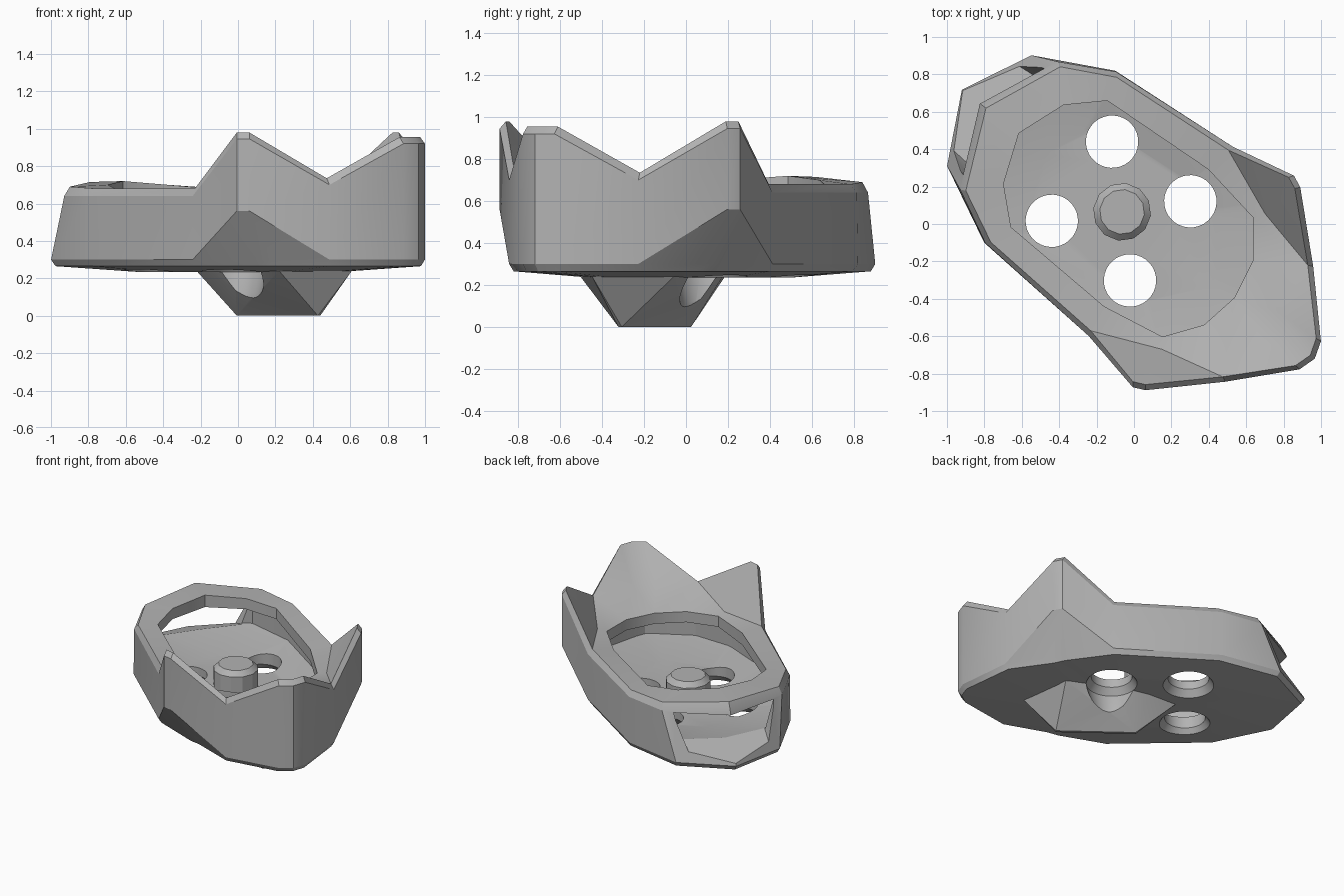
import bpy, bmesh, math
from mathutils import Matrix

cube = bpy.data.objects.get("Cube")
if cube:
    bpy.data.objects.remove(cube)

grey = bpy.data.materials.new("plain_grey")
grey.use_nodes = True
grey.diffuse_color = (0.45, 0.45, 0.45, 1)
grey.node_tree.nodes["Principled BSDF"].inputs["Base Color"].default_value = (0.45, 0.45, 0.45, 1)

# The craft is drawn bow-first along u, then turned diagonally
TURN = Matrix.Rotation(math.atan2(-0.606, 0.795), 4, 'Z') @ Matrix.Translation((0, .013, 0))


def finish(name, bm):
    bmesh.ops.remove_doubles(bm, verts=bm.verts, dist=0.0005)
    bmesh.ops.recalc_face_normals(bm, faces=bm.faces)
    bm.transform(TURN)
    mesh = bpy.data.meshes.new(name)
    bm.to_mesh(mesh)
    bm.free()
    mesh.materials.append(grey)
    ob = bpy.data.objects.new(name, mesh)
    bpy.context.collection.objects.link(ob)
    return ob


def loft(name, rings):
    """Skin matching rings and cap both ends."""
    bm = bmesh.new()
    loops = [[bm.verts.new(p) for p in ring] for ring in rings]
    n = len(loops[0])
    for a, b in zip(loops, loops[1:]):
        for i in range(n):
            j = (i + 1) % n
            bm.faces.new((a[i], a[j], b[j], b[i]))
    bm.faces.new(loops[0][::-1])
    bm.faces.new(loops[-1])
    return finish(name, bm)


def turned(name, u, v, profile, sides):
    return loft(name, [[(u + r * math.cos(k * math.tau / sides),
                         v + r * math.sin(k * math.tau / sides), z)
                        for k in range(sides)] for r, z in profile])


def hull_of(name, points):
    bm = bmesh.new()
    for p in points:
        bm.verts.new(p)
    bmesh.ops.convex_hull(bm, input=bm.verts)
    return finish(name, bm)


def cut(ob, cutter):
    mod = ob.modifiers.new("cut", 'BOOLEAN')
    mod.operation = 'DIFFERENCE'
    mod.solver = 'EXACT'
    mod.object = cutter
    bpy.context.view_layer.objects.active = ob
    bpy.ops.object.modifier_apply(modifier=mod.name)


def ring(plan, heights):
    """Half outline from bow to stern, mirrored to a full ring."""
    if not isinstance(heights, (list, tuple)):
        heights = [heights] * len(plan)
    half = [(u, v, z) for (u, v), z in zip(plan, heights)]
    return half + [(u, -v, z) for u, v, z in reversed(half)]


def shrink(plan, d):
    return [(u - d * u / math.hypot(u, v), max(0, v - d * v / math.hypot(u, v)))
            for u, v in plan]


def scale(plan, f):
    return [(u * f, v * f) for u, v in plan]


# Hull outlines: stem, bow, notch, two wing points, shoulder, flank, quarter, stern
base = [(1.205, 0), (1.175, .094), (.9, .387), (.59, .49), (.515, .53),
        (.17, .636), (-.576, .578), (-.983, .372), (-1.167, 0)]
wing = base[:3] + [(.588, .682), (.524, .711)] + base[5:]
top = wing[:6] + [(-.57, .576), (-.85, .43), (-1.035, 0)]
crest = shrink(top, .03)
deck = [(.93, 0), (.9, .08), crest[2], (.525, .455), (.525, .455)] + crest[5:]
hole = [(.666, 0), (.666, 0), (.625, .215), (.487, .40), (.487, .40),
        (.14, .46), (-.513, .425), (-.685, .265), (-.784, 0)]
cavity = [(.88, 0), (.86, .07), (.75, .32), (.53, .48), (.48, .50),
          (.16, .57), (-.55, .52), (-.865, .365), (-1.0, 0)]
ceiling_z = [.56, .56, .56, .56, .56, .57, .60, .62, .63]

hull = loft("hull", [
    ring(scale(base, .55), .235),
    ring(shrink(base, .025), .265),
    ring(base, .30),
    ring(wing, [.30, .30, .30, .56, .56, .30, .30, .30, .30]),
    ring(top, [.92, .92, .70, .945, .945, .64, .64, .64, .66]),
    ring(crest, [.955, .955, .735, .98, .98, .68, .68, .69, .715]),
    ring(deck, [.75, .75, .735, .65, .65, .68, .68, .69, .715]),
    ring(hole, [.64, .64, .64, .64, .64, .66, .68, .70, .72]),
    ring(hole, ceiling_z),
    ring(cavity, ceiling_z),
    ring(cavity, [.39, .39, .39, .39, .39, .40, .41, .42, .42]),
    ring(scale(cavity, .6), .345),
])

# Keel under the front half
keel = hull_of("keel", [(u, s * v, z) for s in (1, -1) for u, v, z in [
    (-.01, .01, 0), (.535, .01, 0), (.755, 0, .24), (.48, .28, .24), (.15, .24, .24),
    (-.1, .13, .24), (-.3, 0, .25), (.70, 0, .27), (.45, .25, .27), (-.25, 0, .27)]])

# Stern window with a sloping sill, wider at the top
window = hull_of("window_cutter", [(u, s * v, z) for s in (1, -1) for u, v, z in [
    (-.84, .30, .43), (-1.3, .26, .27), (-.84, .365, .63), (-1.3, .29, .63)]])
window.hide_render = True
cut(hull, window)
bpy.data.objects.remove(window)

# Four round holes through floor and keel, flared underneath
for u in (.166, -.36):
    for v in (.266, -.266):
        drill = turned("hole_cutter", u, v, [(.15, -.05), (.15, .12), (.175, .235),
                                             (.14, .285), (.14, .48)], 32)
        drill.hide_render = True
        cut(hull, drill)
        if u > 0:
            cut(keel, drill)
        bpy.data.objects.remove(drill)

# Centre peg on the floor
peg = turned("centre_peg", -.09, 0, [(.155, .30), (.155, .48), (.12, .515)], 12)

# Smooth shading with sharp creases
for ob in (hull, keel, peg):
    bpy.ops.object.select_all(action='DESELECT')
    ob.select_set(True)
    bpy.context.view_layer.objects.active = ob
    bpy.ops.object.shade_smooth_by_angle(angle=math.radians(28))
